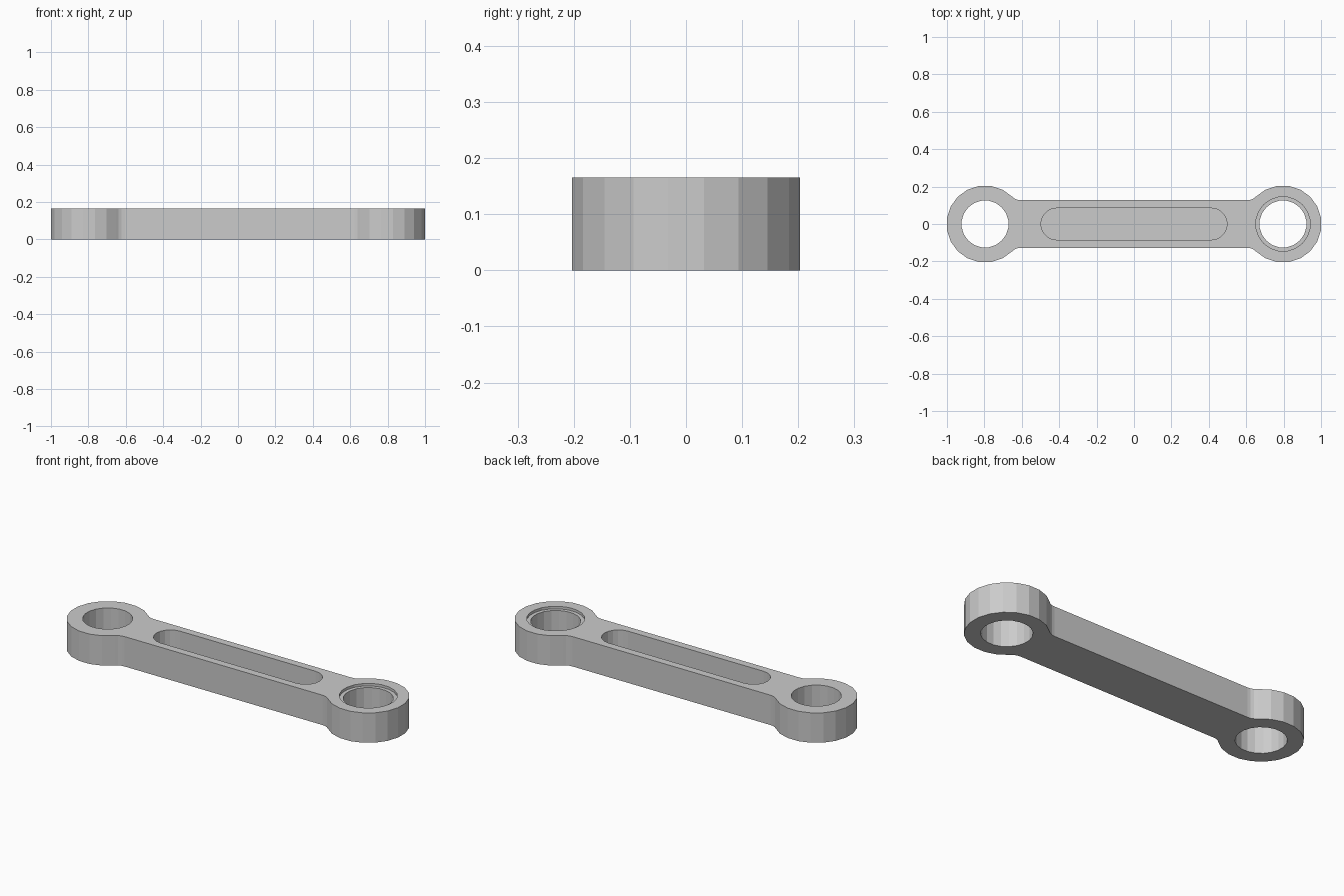
import bpy, math

if "Cube" in bpy.data.objects:
    bpy.data.objects.remove(bpy.data.objects["Cube"])

H = 0.165            # thickness
CX = 0.7965          # eye centre distance
R = 0.206            # eye outer radius
BAR = 0.127          # bar half width
FIL = 0.065          # fillet radius between eye and bar


def arc(cx, cy, r, a0, a1, n):
    return [(cx + r * math.cos(math.radians(a0 + (a1 - a0) * i / n)),
             cy + r * math.sin(math.radians(a0 + (a1 - a0) * i / n)))
            for i in range(n + 1)]


def prism(name, pts, z0, z1):
    n = len(pts)
    verts = [(x, y, z) for z in (z0, z1) for x, y in pts]
    faces = [tuple(reversed(range(n))), tuple(range(n, 2 * n))]
    faces += [(i, (i + 1) % n, n + (i + 1) % n, n + i) for i in range(n)]
    me = bpy.data.meshes.new(name)
    me.from_pydata(verts, [], faces)
    ob = bpy.data.objects.new(name, me)
    bpy.context.collection.objects.link(ob)
    return ob


def disc(cx, r, offset=9):
    return arc(cx, 0, r, offset, offset + 342, 19)


# Outline: right half, then the same points turned half way round
fx = CX - math.sqrt((R + FIL) ** 2 - (BAR + FIL) ** 2)
fy = BAR + FIL
ang = math.degrees(math.atan2(-fy, CX - fx))
upper = arc(fx, fy, FIL, ang, -90, 3)
lower = [(x, -y) for x, y in reversed(upper)]
half = lower + arc(CX, 0, R, -135, 135, 15)[1:-1] + upper
arm = prism("link_arm", half + [(-x, -y) for x, y in half], 0, H)

# Slot pocket, through holes and shallow counterbore
slot = arc(0.413, 0, 0.085, -90, 90, 10)
cutters = [
    prism("slot_cutter", slot + [(-x, -y) for x, y in slot], H - 0.12, H + 0.1),
    prism("left_hole_cutter", disc(-CX, 0.126), -0.1, H + 0.1),
    prism("right_hole_cutter", disc(CX, 0.126), -0.1, H + 0.1),
    prism("counterbore_cutter", disc(CX, 0.146), H - 0.014, H + 0.1),
]
bpy.context.view_layer.objects.active = arm
for c in cutters:
    c.hide_render = True
    m = arm.modifiers.new(c.name, 'BOOLEAN')
    m.operation = 'DIFFERENCE'
    m.solver = 'EXACT'
    m.object = c
    bpy.ops.object.modifier_apply(modifier=m.name)
for c in cutters:
    bpy.data.objects.remove(c)
